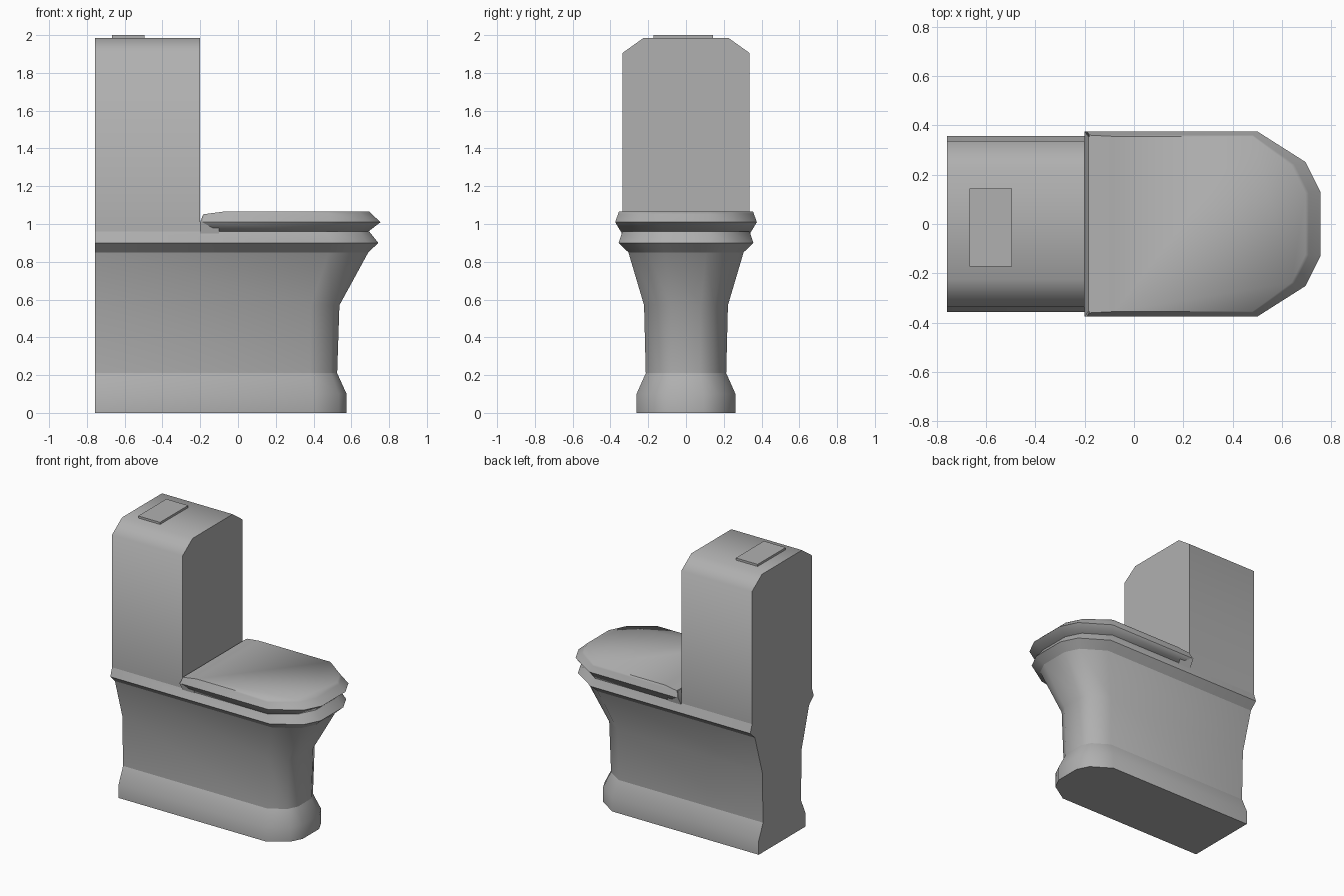
import bpy, bmesh
from math import radians

if "Cube" in bpy.data.objects:
    bpy.data.objects.remove(bpy.data.objects["Cube"])

BACK = -0.757
grey = bpy.data.materials.new("grey_ceramic")
grey.diffuse_color = (0.435, 0.435, 0.435, 1)
grey.use_nodes = True
grey.node_tree.nodes["Principled BSDF"].inputs["Base Color"].default_value = grey.diffuse_color


def finish(bm, name, angle, creases=()):
    """Make the object, smooth by angle, keep edges at crease heights sharp."""
    bmesh.ops.recalc_face_normals(bm, faces=bm.faces)
    mesh = bpy.data.meshes.new(name)
    bm.to_mesh(mesh)
    bm.free()
    mesh.materials.append(grey)
    ob = bpy.data.objects.new(name, mesh)
    bpy.context.collection.objects.link(ob)
    bpy.ops.object.select_all(action='DESELECT')
    ob.select_set(True)
    bpy.context.view_layer.objects.active = ob
    bpy.ops.object.shade_smooth_by_angle(angle=radians(angle))
    for edge in mesh.edges:
        heights = [mesh.vertices[i].co.z for i in edge.vertices]
        if any(all(abs(h - c) < 1e-4 for h in heights) for c in creases):
            edge.use_edge_sharp = True
    return ob


def bowl_outline(back, front, hw, shoulder=None):
    """Plan outline: straight sides with a faceted round front."""
    if shoulder is None:
        shoulder = front - 0.68 * hw
    near = front - 0.16 * hw
    half = [(back, hw), (shoulder, hw), (near, 0.67 * hw), (front, 0.35 * hw)]
    return half + [(x, -y) for x, y in reversed(half)]


def loft(name, rings, angle, creases=()):
    """Skin a stack of equal-count rings of 3D points and cap both ends."""
    bm = bmesh.new()
    loops = [[bm.verts.new(p) for p in ring] for ring in rings]
    n = len(loops[0])
    for a, b in zip(loops, loops[1:]):
        for i in range(n):
            j = (i + 1) % n
            bm.faces.new((a[i], a[j], b[j], b[i]))
    bm.faces.new(loops[0])
    bm.faces.new(loops[-1])
    return finish(bm, name, angle, creases)


def stack(levels):
    return [[(x, y, z) for x, y in bowl_outline(*plan)] for z, *plan in levels]


# pedestal and bowl with flared rim: z, back, front, half width
loft("bowl", stack([
    (0.00, BACK, 0.575, 0.262),
    (0.10, BACK, 0.575, 0.262),
    (0.21, BACK, 0.525, 0.213),
    (0.57, BACK, 0.537, 0.222),
    (0.85, BACK, 0.690, 0.305),
    (0.90, BACK, 0.743, 0.357),
    (0.96, BACK, 0.695, 0.337),
]), 45, creases=(0.21, 0.85, 0.90))

# lid with pointed edge: z, back, front, half width, shoulder
loft("lid", stack([
    (0.96, -0.10, 0.690, 0.345, 0.475),
    (1.01, -0.19, 0.755, 0.375, 0.50),
    (1.052, -0.18, 0.708, 0.360, 0.483),
    (1.065, -0.08, 0.695, 0.355, 0.48),
]), 60, creases=(1.01,))

# hinge block behind the lid: x, z, half width
hinge = [(-0.20, 0.95, 0.34), (-0.20, 1.01, 0.374), (-0.185, 1.05, 0.355),
         (-0.10, 1.05, 0.355), (-0.10, 1.01, 0.374), (-0.10, 0.95, 0.34)]
loft("hinge", [[(x, s * y, z) for x, z, y in hinge] for s in (-1, 1)], 30)

# tank with chamfered shoulders
half = [(0.337, 0.95), (0.337, 1.905), (0.225, 1.985)]
section = half + [(-y, z) for y, z in reversed(half)]
loft("tank", [[(x, y, z) for y, z in section] for x in (BACK, -0.20)], 60)

# flush button
bm = bmesh.new()
bmesh.ops.create_cube(bm, size=1)
bmesh.ops.scale(bm, vec=(0.172, 0.316, 0.03), verts=bm.verts)
bmesh.ops.translate(bm, vec=(-0.58, -0.014, 1.985), verts=bm.verts)
finish(bm, "flush_button", 30)
